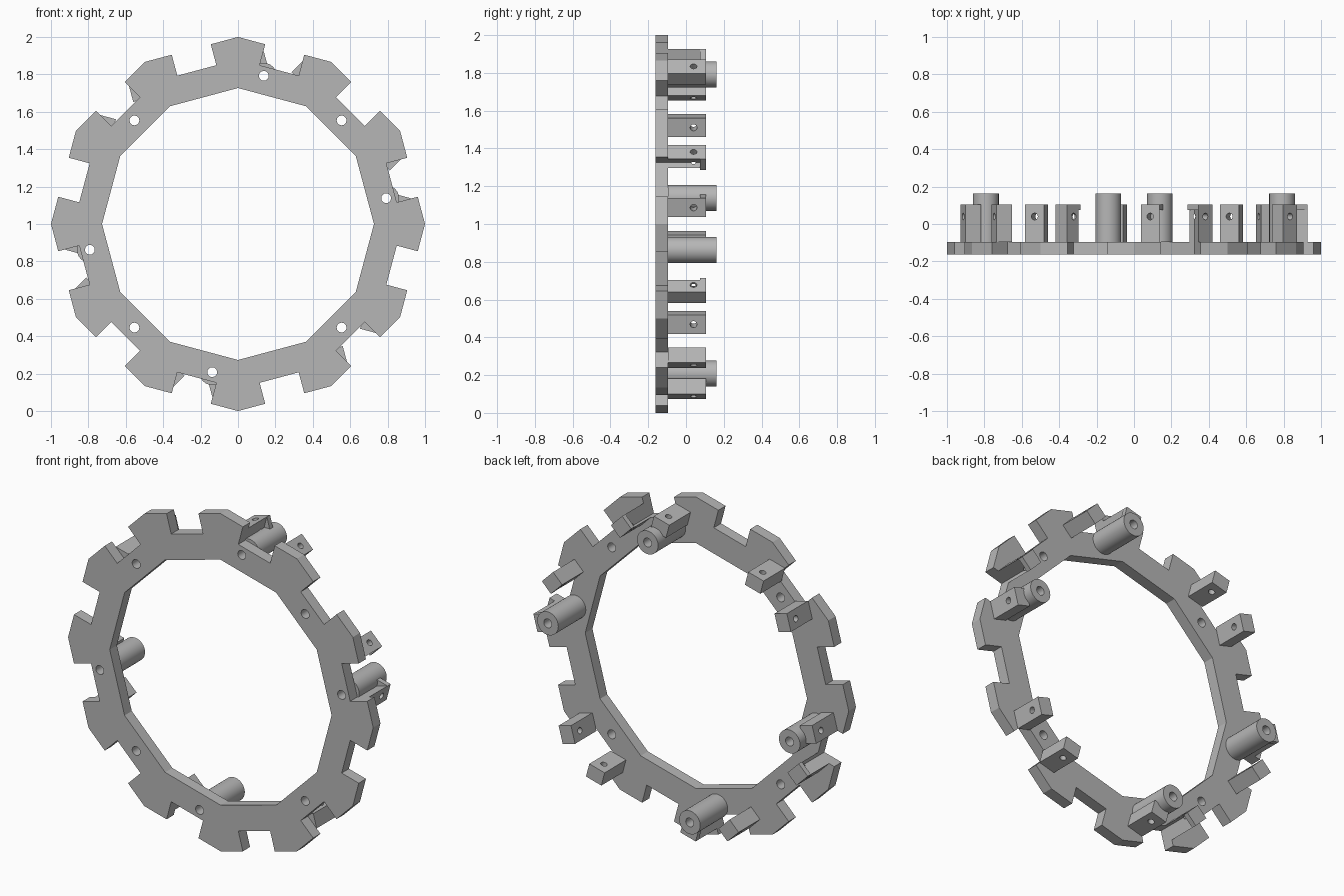
import bpy, bmesh
from math import sin, cos, radians, pi
from mathutils import Vector, Matrix

cube = bpy.data.objects.get("Cube")
if cube:
    bpy.data.objects.remove(cube, do_unlink=True)

GREY = (0.47, 0.47, 0.47, 1)
grey = bpy.data.materials.new("plain grey")
grey.use_nodes = True
grey.diffuse_color = GREY
grey.node_tree.nodes["Principled BSDF"].inputs["Base Color"].default_value = GREY

PLATE_FRONT, PLATE_BACK, BLOCK_BACK, POST_BACK = -0.1625, -0.095, 0.105, 0.1625
NOTCH_HALF, NOTCH_FLOOR = 0.108, 0.85
EDGE = cos(pi / 12)


def at(angle, out, side=0.0):
    """Point in the ring plane: distance outwards and sideways (anticlockwise)."""
    a = radians(angle)
    return (out * cos(a) - side * sin(a), out * sin(a) + side * cos(a))


def finish(bm, name):
    bmesh.ops.recalc_face_normals(bm, faces=bm.faces)
    mesh = bpy.data.meshes.new(name)
    bm.to_mesh(mesh)
    bm.free()
    mesh.materials.append(grey)
    obj = bpy.data.objects.new(name, mesh)
    bpy.context.collection.objects.link(obj)
    return obj


def prism(name, outline, y0, y1):
    bm = bmesh.new()
    face = bm.faces.new([bm.verts.new((x, y0, z + 1)) for x, z in outline])
    new = bmesh.ops.extrude_face_region(bm, geom=[face])["geom"]
    bmesh.ops.translate(bm, vec=(0, y1 - y0, 0),
                        verts=[v for v in new if isinstance(v, bmesh.types.BMVert)])
    return finish(bm, name)


def box_outline(angle, out0, out1, side0, side1):
    return [at(angle, o, s) for o, s in
            ((out0, side0), (out1, side0), (out1, side1), (out0, side1))]


def rod(name, centre, direction, radius, length):
    bm = bmesh.new()
    turn = Vector((0, 0, 1)).rotation_difference(Vector(direction)).to_matrix().to_4x4()
    bmesh.ops.create_cone(bm, cap_ends=True, segments=32, radius1=radius, radius2=radius,
                          depth=length, matrix=Matrix.Translation(centre) @ turn)
    return finish(bm, name)


def cut(obj, cutters):
    for cutter in cutters:
        cutter.hide_render = True
        mod = obj.modifiers.new("cut", "BOOLEAN")
        mod.operation, mod.solver, mod.object = "DIFFERENCE", "EXACT", cutter
        bpy.context.view_layer.objects.active = obj
        bpy.ops.object.modifier_apply(modifier=mod.name)
        bpy.data.objects.remove(cutter, do_unlink=True)


def smooth(obj):
    bpy.ops.object.select_all(action="DESELECT")
    obj.select_set(True)
    bpy.context.view_layer.objects.active = obj
    bpy.ops.object.shade_smooth_by_angle(angle=radians(25))


def screw_hole(x, z):
    return rod("hole_cutter", (x, 0, z + 1), (0, 1, 0), 0.026, 1)


# Twelve-sided ring with a notch in the middle of every side
outline = []
for i in range(12):
    a = 30 * i
    outline.append(at(a, 1))
    for out, side in ((EDGE, -1), (NOTCH_FLOOR, -1), (NOTCH_FLOOR, 1), (EDGE, 1)):
        outline.append(at(a + 15, out, side * NOTCH_HALF))
ring = prism("notched_ring", outline, PLATE_FRONT, PLATE_BACK)

opening = prism("opening_cutter", [at(30 * i, 0.727) for i in range(12)], -0.5, 0.5)
posts = [(0.138, 0.792), (0.792, 0.138), (-0.138, -0.792), (-0.792, -0.138)]
diagonals = [at(a, 0.783) for a in (45, 135, 225, 315)]
cut(ring, [opening] + [screw_hole(x, z) for x, z in posts + diagonals])
smooth(ring)

# Hollow round posts on the back
for i, (x, z) in enumerate(posts):
    post = rod(f"round_post_{i + 1}", (x, (PLATE_BACK + POST_BACK) / 2, z + 1),
               (0, 1, 0), 0.069, POST_BACK - PLATE_BACK)
    cut(post, [screw_hole(x, z)])
    smooth(post)

# Pairs of drilled blocks on every second side
POST_NOTCHES = (15, 75, 195, 255)
for angle in range(45, 405, 60):
    for sign in (-1, 1):
        mid = 0.32 * sign
        block = prism(f"drilled_block_{angle}_{'a' if sign < 0 else 'b'}",
                      box_outline(angle, 0.776, 0.86, mid - 0.052, mid + 0.052),
                      PLATE_BACK, BLOCK_BACK)
        x, z = at(angle, 0.818, mid)
        dx, dz = at(angle, 1)
        cutters = [rod("drill_cutter", (x, 0.04, z + 1), (dx, 0, dz), 0.018, 0.3)]
        # Blocks beside a post are relieved where the notch passes
        notch = (angle + 30 * sign) % 360
        if notch in POST_NOTCHES:
            cutters.append(prism("notch_cutter",
                                 box_outline(notch, NOTCH_FLOOR, 1.1, -NOTCH_HALF, NOTCH_HALF),
                                 -0.3, 0.075))
        cut(block, cutters)
        smooth(block)
